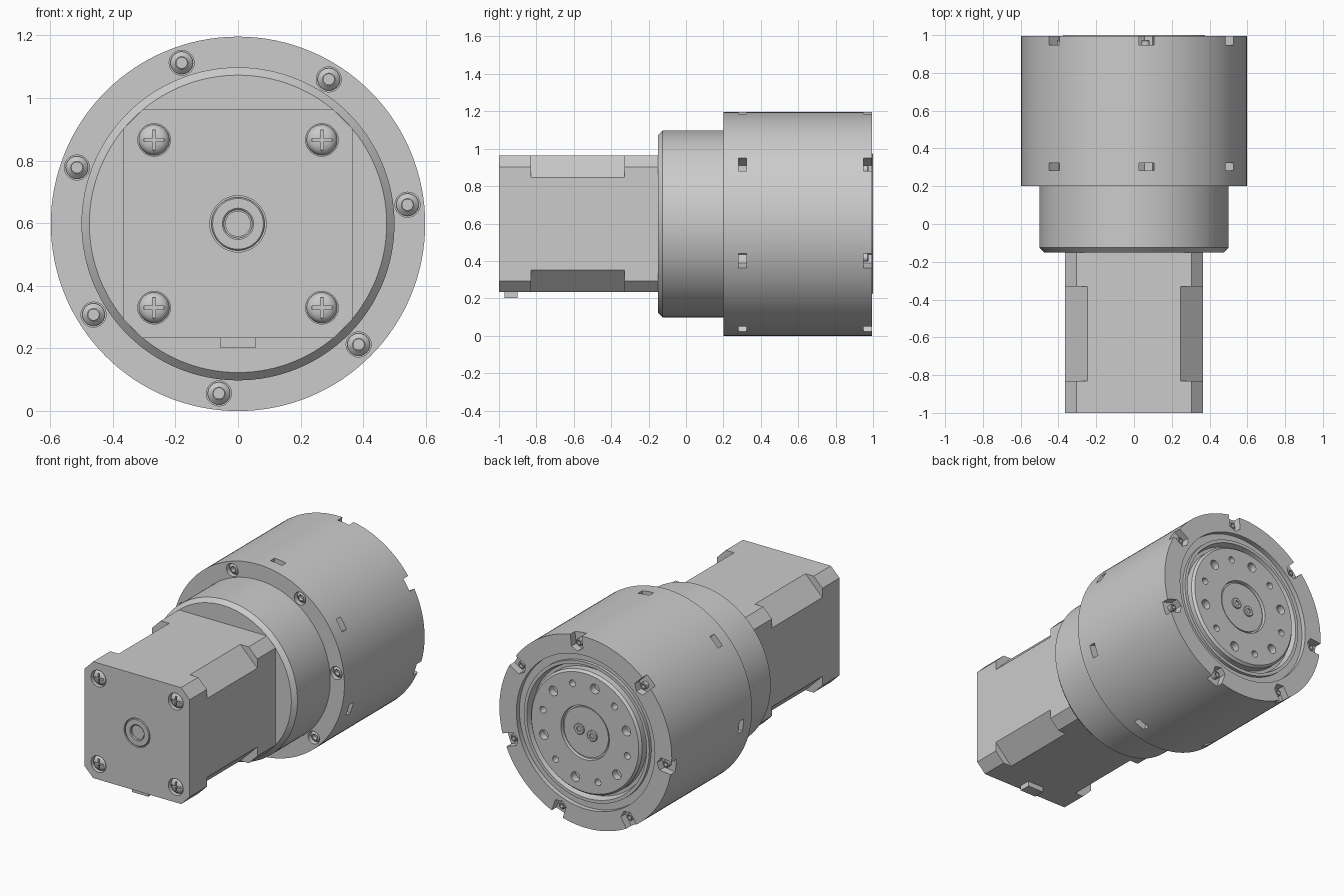
import bpy, bmesh, math

if "Cube" in bpy.data.objects:
    bpy.data.objects.remove(bpy.data.objects["Cube"])

CZ = 0.598            # height of the main axis (runs along y)
STEP = 2 * math.pi / 7
PHASE = math.radians(6.43)


def finish(name, bm, angle=30):
    bmesh.ops.recalc_face_normals(bm, faces=bm.faces[:])
    me = bpy.data.meshes.new(name)
    bm.to_mesh(me)
    bm.free()
    ob = bpy.data.objects.new(name, me)
    bpy.context.collection.objects.link(ob)
    smooth(ob, angle)
    return ob


def smooth(ob, angle=30):
    bpy.ops.object.select_all(action='DESELECT')
    ob.select_set(True)
    bpy.context.view_layer.objects.active = ob
    bpy.ops.object.shade_smooth_by_angle(angle=math.radians(angle))


def add_lathe(bm, pts, x=0, z=0, n=32):
    """Revolve (radius, y) points about a y-axis line; z is relative to the main axis."""
    rings = []
    for r, y in pts:
        k = 1 if r == 0 else n
        rings.append([bm.verts.new((x + r * math.cos(2 * math.pi * i / n), y,
                                    CZ + z + r * math.sin(2 * math.pi * i / n))) for i in range(k)])
    for a, b in zip(rings, rings[1:]):
        for i in range(n):
            j = (i + 1) % n
            f = [a[i % len(a)], a[j % len(a)], b[j % len(b)], b[i % len(b)]]
            bm.faces.new(list(dict.fromkeys(f)))


def add_cyl(bm, r, y0, y1, x=0, z=0, n=32):
    add_lathe(bm, [(0, y0), (r, y0), (r, y1), (0, y1)], x, z, n)


def add_prism(bm, outline, y0, y1):
    """Extrude an (x, z) outline along y."""
    a = [bm.verts.new((x, y0, CZ + z)) for x, z in outline]
    b = [bm.verts.new((x, y1, CZ + z)) for x, z in outline]
    bm.faces.new(a)
    bm.faces.new(b[::-1])
    for i in range(len(a)):
        j = (i + 1) % len(a)
        bm.faces.new((a[i], b[i], b[j], a[j]))


def lathe(name, pts, x=0, z=0, n=32):
    bm = bmesh.new()
    add_lathe(bm, pts, x, z, n)
    return finish(name, bm)


def cut(ob, bm):
    tool = finish("cutter", bm)
    tool.hide_render = True
    mod = ob.modifiers.new("cut", 'BOOLEAN')
    mod.operation, mod.solver, mod.object = 'DIFFERENCE', 'EXACT', tool
    bpy.context.view_layer.objects.active = ob
    # cut goes first so it acts on the plain mesh
    bpy.ops.object.modifier_move_to_index(modifier="cut", index=0)
    bpy.ops.object.modifier_apply(modifier="cut")
    bpy.data.objects.remove(tool)
    smooth(ob)


def polar(r, a):
    return r * math.cos(a), r * math.sin(a)


def rect(w, h):
    return [(-w, -h), (w, -h), (w, h), (-w, h)]


def octagon(s, c):
    return [(-s + c, -s), (s - c, -s), (s, -s + c), (s, s - c),
            (s - c, s), (-s + c, s), (-s, s - c), (-s, -s + c)]


# Gearbox drum with stepped recess at the back
drum = lathe("gearbox_drum", [(0, 0.2), (0.598, 0.2), (0.598, 0.995), (0.48, 0.995), (0.48, 0.965),
                              (0.435, 0.965), (0.435, 0.985), (0.415, 0.985), (0.405, 0.94), (0, 0.94)], n=128)
bm = bmesh.new()
for k in range(7):
    a = PHASE + k * STEP
    add_cyl(bm, 0.04, 0.15, 0.24, *polar(0.545, a))
    m = a + STEP / 2
    pocket = [(0.499, 0), (0.522, 0.04), (0.7, 0.04), (0.7, -0.04), (0.522, -0.04)]
    pocket = [(r * math.cos(m) - t * math.sin(m), r * math.sin(m) + t * math.cos(m)) for r, t in pocket]
    add_prism(bm, pocket, 0.282, 0.324)
    add_prism(bm, pocket, 0.948, 1.05)
cut(drum, bm)

# Screws in the drum: socket heads at the front, ends in the back notches
for k in range(7):
    a = PHASE + k * STEP
    lathe("flange_screw", [(0, 0.245), (0.036, 0.245), (0.036, 0.225), (0.02, 0.21), (0.017, 0.21),
                           (0.017, 0.235), (0, 0.235)], *polar(0.545, a), n=24)
    lathe("rear_screw_end", [(0, 0.94), (0.022, 0.94), (0.022, 0.97), (0.017, 0.975), (0.012, 0.975),
                             (0.012, 0.955), (0, 0.955)], *polar(0.545, a + STEP / 2), n=24)

# Collar between motor and drum
lathe("motor_collar", [(0, -0.15), (0.475, -0.15), (0.5, -0.125), (0.5, 0.205), (0, 0.205)], n=128)

# Output hub with alternating bolt holes
hub = lathe("output_hub", [(0, 0.93), (0.385, 0.93), (0.385, 0.985), (0.372, 1.0), (0.168, 1.0),
                           (0.165, 0.98), (0, 0.98)], n=96)
bm = bmesh.new()
for k in range(12):
    add_cyl(bm, 0.021 if k % 2 else 0.03, 0.955, 1.05, *polar(0.3, 2 * PHASE + math.radians(30 * (k + 1))), n=24)
cut(hub, bm)
lathe("hub_centre_disc", [(0, 0.97), (0.155, 0.97), (0.155, 0.99), (0, 0.99)], n=64)
for s in (-1, 1):
    bolt = lathe("hub_centre_bolt", [(0, 0.985), (0.034, 0.985), (0.034, 0.995), (0.03, 0.999), (0, 0.999)],
                 *polar(s * 0.046, 2 * PHASE), n=32)
    bm = bmesh.new()
    add_cyl(bm, 0.017, 0.989, 1.05, *polar(s * 0.046, 2 * PHASE), n=6)
    cut(bolt, bm)

# Motor: two end caps and a core with deeper corner chamfers
S = 0.365
bm = bmesh.new()
add_prism(bm, octagon(S, 0.06), -1, -0.83)
cap = finish("motor_end_cap", bm)
bm = bmesh.new()
add_cyl(bm, 0.09, -1.05, -0.985, n=48)
for sx in (-1, 1):
    for sz in (-1, 1):
        add_cyl(bm, 0.052, -1.05, -0.97, sx * 0.268, sz * 0.268)
cut(cap, bm)
for name, c, y0, y1 in (("motor_core", 0.118, -0.83, -0.33), ("motor_mount_cap", 0.06, -0.33, -0.15)):
    bm = bmesh.new()
    add_prism(bm, octagon(S, c), y0, y1)
    finish(name, bm)

# Rear bearing ring and shaft end
lathe("bearing_ring", [(0.045, -0.98), (0.085, -0.98), (0.085, -0.996), (0.081, -1.0), (0.05, -1.0),
                       (0.045, -0.996), (0.045, -0.98)], n=48)
lathe("shaft_end", [(0, -0.98), (0.041, -0.98), (0.041, -0.99), (0, -0.99)], n=32)

# Domed motor screws with cross slots
for sx in (-1, 1):
    for sz in (-1, 1):
        x, z = sx * 0.268, sz * 0.268
        screw = lathe("motor_screw", [(0, -0.965), (0.049, -0.965), (0.049, -0.975), (0.043, -0.987),
                                      (0.032, -0.995), (0.017, -0.999), (0, -1.0)], x, z)
        bm = bmesh.new()
        w, l = 0.005, 0.032
        cross = [(w, w), (w, l), (-w, l), (-w, w), (-l, w), (-l, -w),
                 (-w, -w), (-w, -l), (w, -l), (w, -w), (l, -w), (l, w)]
        add_prism(bm, [(x + p, z + q) for p, q in cross], -1.05, -0.982)
        cut(screw, bm)

# Cable connector under the motor
bm = bmesh.new()
add_prism(bm, [(p, q - 0.378) for p, q in rect(0.056, 0.019)], -0.97, -0.9)
finish("cable_connector", bm)
